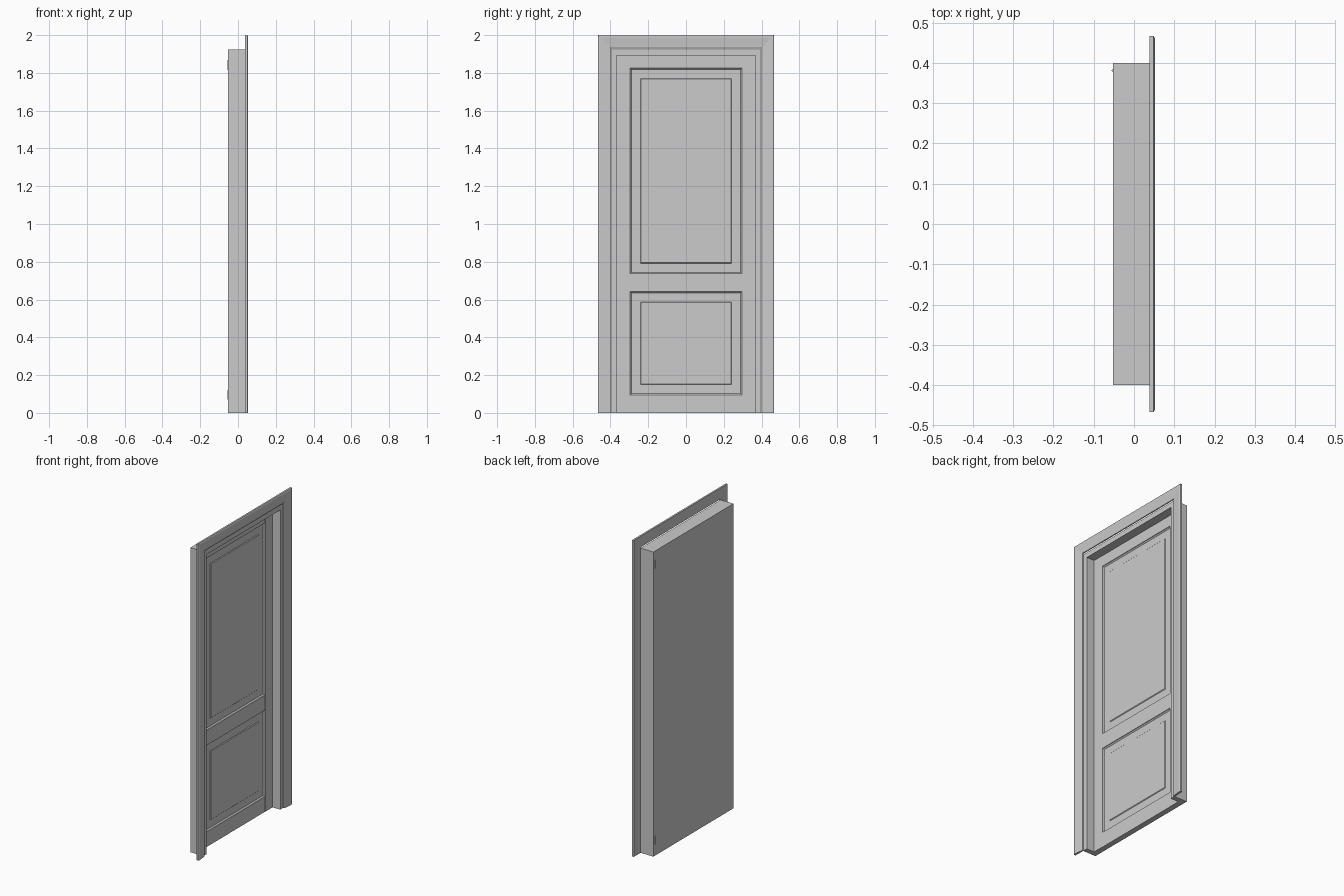
import bpy, bmesh

if "Cube" in bpy.data.objects:
    bpy.data.objects.remove(bpy.data.objects["Cube"])

BACK, LEAF = -0.052, -0.016      # back plane and door leaf front plane (x)


def finish(name, bm):
    bmesh.ops.recalc_face_normals(bm, faces=bm.faces[:])
    me = bpy.data.meshes.new(name)
    bm.to_mesh(me)
    bm.free()
    ob = bpy.data.objects.new(name, me)
    bpy.context.collection.objects.link(ob)
    return ob


def box(name, x, y, z):
    bm = bmesh.new()
    bmesh.ops.create_cube(bm, size=1)
    for v in bm.verts:
        v.co = [a + (c + 0.5) * (b - a) for c, (a, b) in zip(v.co, (x, y, z))]
    return finish(name, bm)


def surround(name, half, top, profile):
    """Sweep an (outward offset, x) profile up, across and down with mitred corners."""
    bm = bmesh.new()
    stations = [[bm.verts.new((x, s * (half + d), (top + d) * up)) for d, x in profile]
                for s, up in ((-1, 0), (-1, 1), (1, 1), (1, 0))]
    n = len(profile)
    for a, b in zip(stations, stations[1:]):
        for i in range(n):
            j = (i + 1) % n
            bm.faces.new((a[i], a[j], b[j], b[i]))
    bm.faces.new(stations[0])
    bm.faces.new(stations[-1])
    return finish(name, bm)


def panel(name, half, z0, z1, steps):
    """Stack of nested rectangles (inset, x) capped at both ends."""
    bm = bmesh.new()
    rings = []
    for i, x in steps:
        y, a, b = half - i, z0 + i, z1 - i
        rings.append([bm.verts.new((x, *p)) for p in ((-y, a), (y, a), (y, b), (-y, b))])
    for a, b in zip(rings, rings[1:]):
        for k in range(4):
            m = (k + 1) % 4
            bm.faces.new((a[k], a[m], b[m], b[k]))
    bm.faces.new(rings[0])
    bm.faces.new(rings[-1])
    return finish(name, bm)


# Frame lining and moulded casing
surround("door_jamb", 0.368, 1.893, [(0, BACK), (0.032, BACK), (0.032, 0.038), (0, 0.038)])
surround("casing", 0.397, 1.93,
         [(0, 0.038), (0.07, 0.038), (0.07, 0.049), (0.064, 0.052),
          (0.055, 0.052), (0.004, 0.047), (0, 0.044)])

# Door leaf: stiles and rails
for s, side in ((-1, "left"), (1, "right")):
    box("stile_" + side, (BACK, LEAF), sorted((s * 0.296, s * 0.368)), (0, 1.893))
for name, z in (("bottom_rail", (0, 0.095)), ("middle_rail", (0.642, 0.737)),
                ("top_rail", (1.825, 1.893))):
    box(name, (BACK, LEAF - 0.001), (-0.296, 0.296), z)

# Sunk panels with raised fields
steps = [(0, BACK), (0, LEAF - 0.004), (0.007, LEAF - 0.011),
         (0.054, LEAF - 0.011), (0.058, LEAF - 0.007)]
panel("lower_panel", 0.296, 0.095, 0.642, steps)
panel("upper_panel", 0.296, 0.737, 1.825, steps)

# Hinge barrels on the back
for name, z in (("lower_hinge", 0.096), ("upper_hinge", 1.841)):
    bpy.ops.mesh.primitive_cylinder_add(vertices=12, radius=0.0035, depth=0.052,
                                        location=(BACK, 0.381, z))
    bpy.context.object.name = name
    bpy.ops.object.shade_smooth_by_angle()
